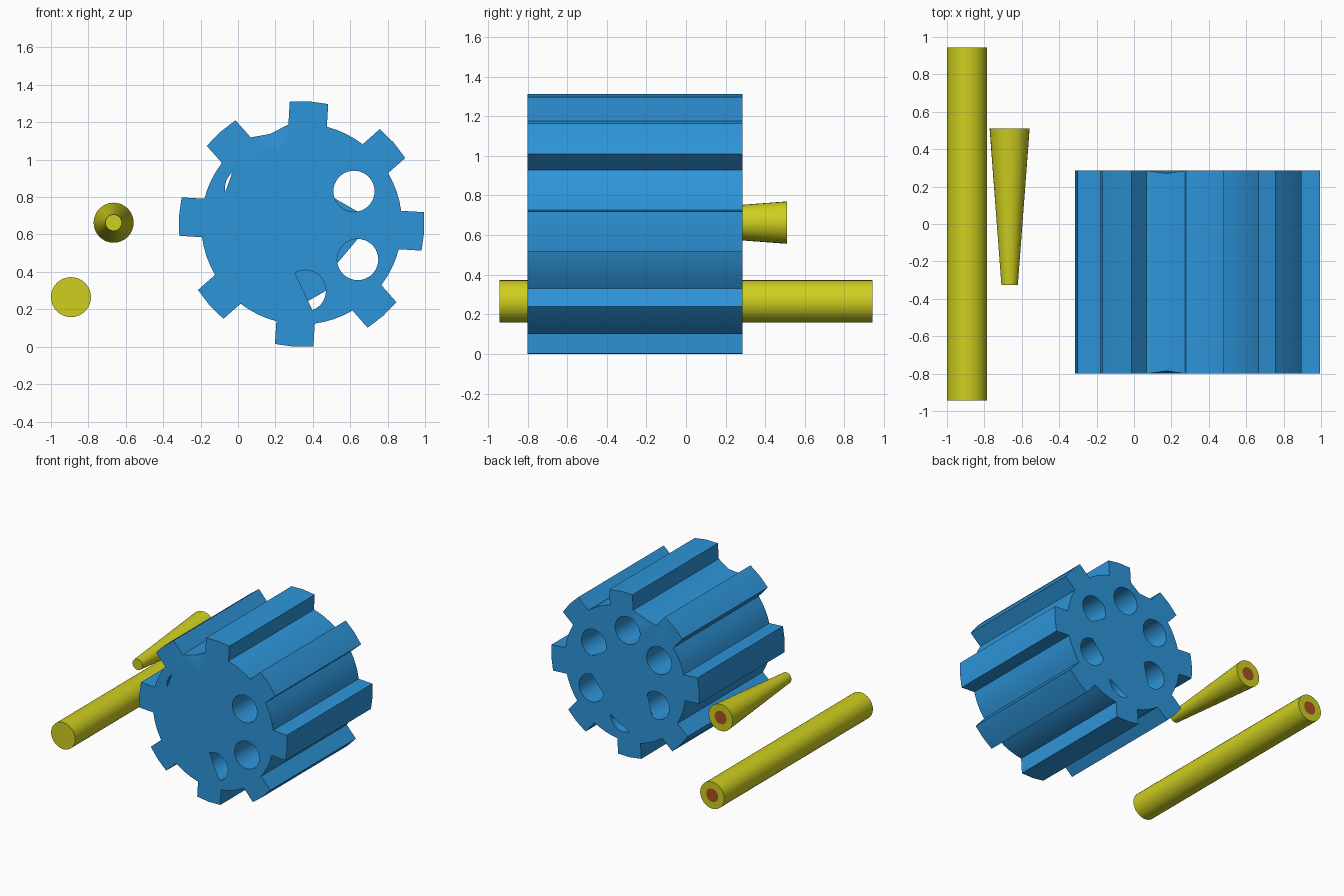
import bpy, bmesh
from math import sin, cos, asin, radians, degrees

if "Cube" in bpy.data.objects:
    bpy.data.objects.remove(bpy.data.objects["Cube"])

CX, CZ = 0.34, 0.656          # drum axis
Y0, Y1 = -0.80, 0.285         # drum front and back
R_TIP, R_ROOT, HALF = 0.657, 0.537, 0.103
HOLE_R, N = 0.11, 36


def material(name, rgb):
    m = bpy.data.materials.new(name)
    m.diffuse_color = (*rgb, 1)
    m.use_nodes = True
    m.node_tree.nodes["Principled BSDF"].inputs["Base Color"].default_value = m.diffuse_color
    return m


BLUE = material("blue", (0.027, 0.30, 0.70))
YELLOW = material("yellow", (0.62, 0.62, 0.015))
RED = material("primer_red", (0.40, 0.08, 0.02))


def finish(bm, name, mats):
    me = bpy.data.meshes.new(name)
    bm.to_mesh(me)
    bm.free()
    ob = bpy.data.objects.new(name, me)
    for m in mats:
        me.materials.append(m)
    bpy.context.collection.objects.link(ob)
    bpy.ops.object.select_all(action='DESELECT')
    ob.select_set(True)
    bpy.context.view_layer.objects.active = ob
    bpy.ops.object.shade_smooth_by_angle(angle=radians(30))
    return ob


def face(bm, verts, out):
    """Add a face turned towards the direction out."""
    f = bm.faces.new(verts)
    f.normal_update()
    if f.normal.x * out[0] + f.normal.y * out[1] + f.normal.z * out[2] < 0:
        f.normal_flip()
    return f


def outline():
    """Toothed outline as (x, z, end inset)."""
    pts = []
    tip, base = degrees(asin(HALF / R_TIP)), degrees(asin(HALF / R_ROOT))
    for k in range(8):
        a = -3.5 + 45 * k
        ring = [(a - base, R_ROOT, 0), (a - tip, R_TIP, 0), (a, R_TIP, 0),
                (a + tip, R_TIP, 0), (a + base, R_ROOT, 0)]
        gap = 45 - 2 * base
        if k == 2:                               # dented groove
            ring.append((a + 22.5, 0.51, 0.015))
        else:
            ring += [(a + base + gap * i / 4, R_ROOT, 0) for i in (1, 2, 3)]
        pts += [(CX + r * cos(radians(t)), CZ + r * sin(radians(t)), d) for t, r, d in ring]
    return pts


# chamber: offset x, offset z, covered arc at front, covered arc at back (degrees)
FULL = (0, 360)
CHAMBERS = [
    (0.28, 0.175, None, (205, 278)),
    (0.30, -0.19, None, (93, 188)),
    (0.02, -0.357, (124, 292), (5, 235)),
    (-0.28, -0.175, FULL, (-70, 40)),
    (-0.30, 0.19, (193, 492), None),
    (-0.02, 0.357, FULL, None),
]


def drum():
    bm = bmesh.new()
    pts = outline()
    rims = [[bm.verts.new((x, y + s * d, z)) for x, z, d in pts]
            for y, s in ((Y0, 1), (Y1, -1))]
    loops = [[rims[0]], [rims[1]]]
    # toothed outer wall (outline runs counter-clockwise seen from the front)
    n = len(pts)
    for i in range(n):
        j = (i + 1) % n
        out = (pts[j][1] - pts[i][1], 0, pts[i][0] - pts[j][0])
        face(bm, (rims[0][i], rims[0][j], rims[1][j], rims[1][i]), out)
    # chamber walls
    for ox, oz, *_ in CHAMBERS:
        ends = []
        for side, y in enumerate((Y0, Y1)):
            ring = [bm.verts.new((CX + ox + HOLE_R * cos(radians(i * 360 / N)), y,
                                  CZ + oz + HOLE_R * sin(radians(i * 360 / N)))) for i in range(N)]
            ends.append(ring)
            loops[side].append(ring)
        for i in range(N):
            j = (i + 1) % N
            t = radians((i + 0.5) * 360 / N)
            face(bm, (ends[0][i], ends[0][j], ends[1][j], ends[1][i]), (-cos(t), 0, -sin(t)))
    # end caps with openings
    for side, ny in enumerate((-1, 1)):
        edges = [bm.edges.get((r[i - 1], r[i])) for r in loops[side] for i in range(len(r))]
        res = bmesh.ops.triangle_fill(bm, use_beauty=True, edges=edges, normal=(0, ny, 0))
        for f in res["geom"]:
            if isinstance(f, bmesh.types.BMFace):
                f.normal_update()
                if f.normal.y * ny < 0:
                    f.normal_flip()
    # flat covers over closed and half closed chambers
    for c, ch in enumerate(CHAMBERS):
        for side, ny in enumerate((-1, 1)):
            arc = ch[2 + side]
            if arc:
                a, b = (round(v * N / 360) for v in arc)
                ring = loops[side][c + 1]
                idx = range(N) if b - a >= N else range(a, b + 1)
                face(bm, [ring[i % N] for i in idx], (0, ny, 0))
    finish(bm, "chamber_drum", [BLUE])


def rod(name, x, z, y0, y1, r0, r1):
    """Round rod along y with a red disc set in its back end."""
    bm = bmesh.new()
    n = 32
    rings = [[bm.verts.new((x + r * cos(radians(i * 360 / n)), y, z + r * sin(radians(i * 360 / n))))
              for i in range(n)] for y, r in ((y0, r0), (y1, r1), (y1, 0.053))]
    for i in range(n):
        j = (i + 1) % n
        t = radians((i + 0.5) * 360 / n)
        face(bm, (rings[0][i], rings[0][j], rings[1][j], rings[1][i]), (cos(t), 0, sin(t)))
        face(bm, (rings[1][i], rings[1][j], rings[2][j], rings[2][i]), (0, 1, 0))
    face(bm, rings[0], (0, -1, 0))
    face(bm, rings[2], (0, 1, 0)).material_index = 1
    finish(bm, name, [YELLOW, RED])


drum()
rod("long_round", -0.893, 0.265, -0.943, 0.943, 0.107, 0.107)
rod("tapered_round", -0.665, 0.663, -0.325, 0.51, 0.044, 0.107)
